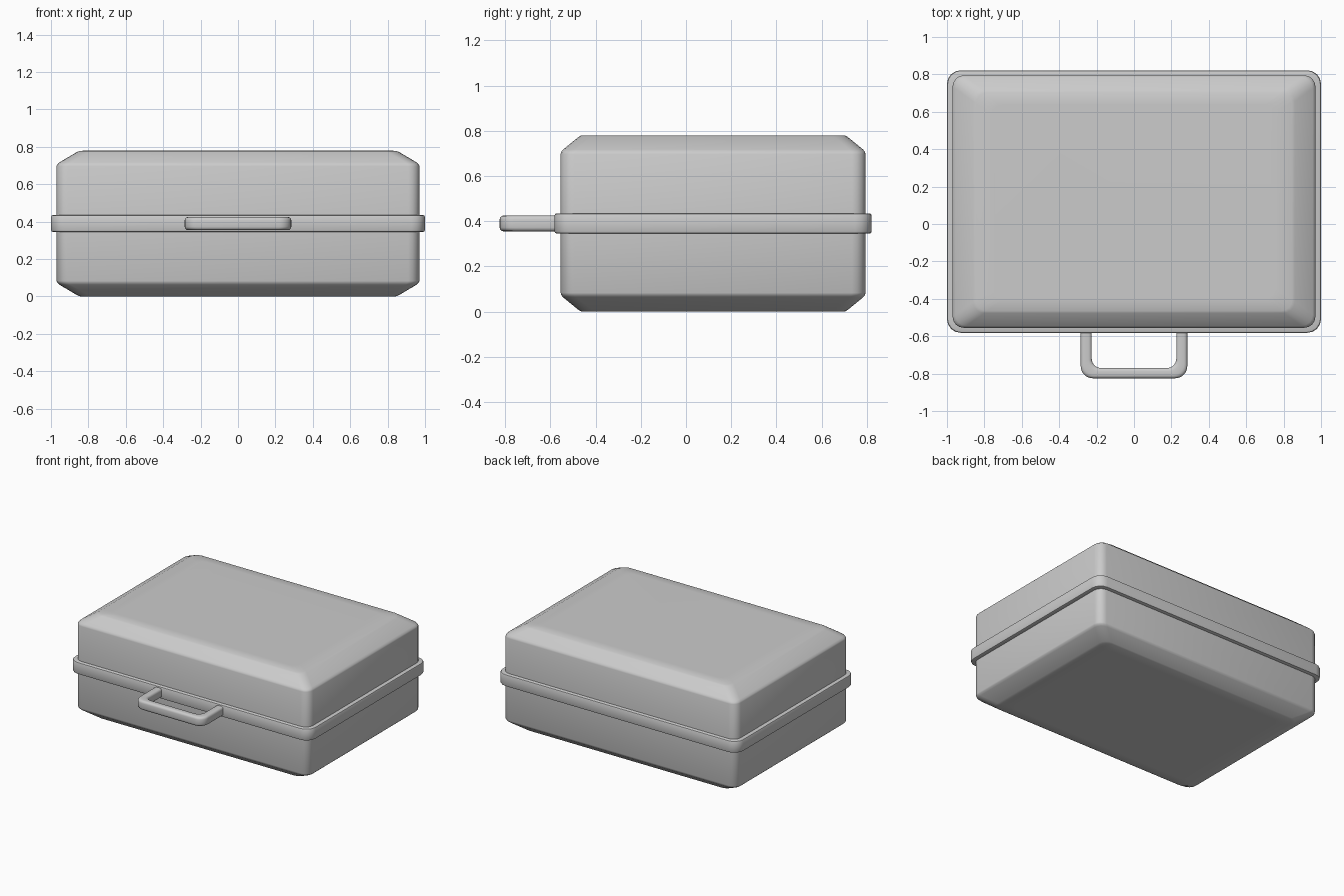
import bpy, math

if "Cube" in bpy.data.objects:
    bpy.data.objects.remove(bpy.data.objects["Cube"])

X, Y0, Y1 = 0.97, -0.555, 0.795   # case footprint
MID, SEG = 0.39, 4                # seam height, corner segments


def rounded_rect(ins_x, ins_y, r, z):
    """Rounded rectangle loop, inset from the case footprint."""
    hx = X - ins_x
    a, b = Y0 + ins_y, Y1 - ins_y
    corners = [(hx - r, b - r), (-hx + r, b - r), (-hx + r, a + r), (hx - r, a + r)]
    pts = []
    for q, (cx, cy) in enumerate(corners):
        for i in range(SEG + 1):
            t = math.pi / 2 * (q + i / SEG)
            pts.append((cx + r * math.cos(t), cy + r * math.sin(t), z))
    return pts


def loft(name, rings, cap_first=False, cap_last=False, wrap=False, angle=40):
    n, m = len(rings[0]), len(rings)
    verts = [p for ring in rings for p in ring]
    faces = []
    for k in range(m if wrap else m - 1):
        a, b = k * n, (k + 1) % m * n
        faces += [(a + i, a + (i + 1) % n, b + (i + 1) % n, b + i) for i in range(n)]
    if cap_first:
        faces.append(tuple(reversed(range(n))))
    if cap_last:
        faces.append(tuple(range((m - 1) * n, m * n)))
    me = bpy.data.meshes.new(name)
    me.from_pydata(verts, [], faces)
    ob = bpy.data.objects.new(name, me)
    bpy.context.collection.objects.link(ob)
    bpy.ops.object.select_all(action='DESELECT')
    ob.select_set(True)
    bpy.context.view_layer.objects.active = ob
    bpy.ops.object.mode_set(mode='EDIT')
    bpy.ops.mesh.select_all(action='SELECT')
    bpy.ops.mesh.normals_make_consistent(inside=False)
    bpy.ops.object.mode_set(mode='OBJECT')
    bpy.ops.object.shade_smooth_by_angle(angle=math.radians(angle))
    return ob


# base and lid: mirrored halves with sloped, softened rims
# profile: x inset, corner radius, height above the seam
profile = [(0, 0.06, 0), (0, 0.06, 0.307), (0.004, 0.06, 0.317),
           (0.015, 0.06, 0.327), (0.11, 0.06, 0.383),
           (0.125, 0.06, 0.389), (0.22, 0.05, 0.39)]
for name, s in (("base", -1), ("lid", 1)):
    loft(name, [rounded_rect(i, i * 0.72, r, MID + s * h) for i, r, h in profile],
         cap_last=True)

# rim band around the seam
band = [(0.02, -0.045), (-0.02, -0.045), (-0.027, -0.042), (-0.03, -0.035),
        (-0.03, 0.035), (-0.027, 0.042), (-0.02, 0.045), (0.02, 0.045)]
loft("rim_band", [rounded_rect(i, i * 0.9, 0.065 - i * 0.3, MID + h) for i, h in band],
     wrap=True)


# handle: U-shaped sweep between an inner and an outer outline
def u_path(hx, y, r):
    pts = [(-hx, -0.57)]
    for cx, start in ((-hx + r, math.pi), (hx - r, 1.5 * math.pi)):
        for i in range(7):
            t = start + math.pi / 2 * i / 6
            pts.append((cx + r * math.cos(t), y + r + r * math.sin(t)))
    return pts + [(hx, -0.57)]


section = []   # rounded cross-section: fraction across, height
for q, (cx, cz) in enumerate([(0.7, 0.018), (0.3, 0.018), (0.3, -0.018), (0.7, -0.018)]):
    for i in range(4):
        t = math.pi / 2 * (q + i / 3)
        section.append((cx + 0.3 * math.cos(t), cz + 0.017 * math.sin(t)))
rings = [[(a[0] + (b[0] - a[0]) * f, a[1] + (b[1] - a[1]) * f, MID + h) for f, h in section]
         for a, b in zip(u_path(0.226, -0.77, 0.05), u_path(0.285, -0.825, 0.065))]
loft("handle", rings, cap_first=True, cap_last=True)
